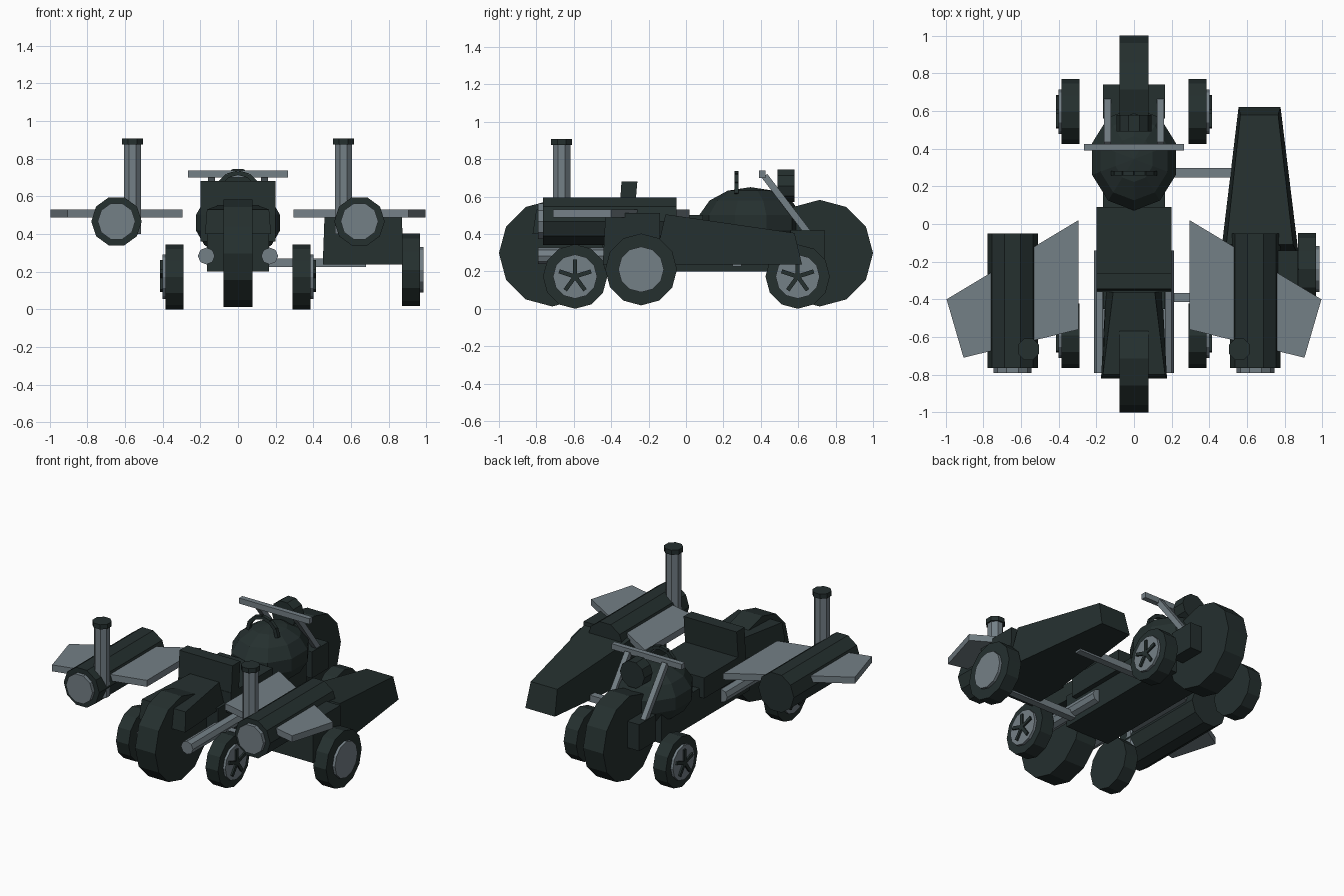
import bpy, bmesh, math
from mathutils import Matrix, Vector

if "Cube" in bpy.data.objects:
    bpy.data.objects.remove(bpy.data.objects["Cube"])


def material(name, rgb):
    m = bpy.data.materials.new(name)
    m.diffuse_color = (*rgb, 1)
    m.use_nodes = True
    m.node_tree.nodes["Principled BSDF"].inputs["Base Color"].default_value = m.diffuse_color
    return m


DARK = material("dark green black", (0.018, 0.029, 0.028))
GREY = material("steel grey", (0.175, 0.215, 0.24))


def finish(bm, name, mat):
    bmesh.ops.recalc_face_normals(bm, faces=bm.faces)
    me = bpy.data.meshes.new(name)
    bm.to_mesh(me)
    bm.free()
    me.materials.append(mat)
    ob = bpy.data.objects.new(name, me)
    bpy.context.collection.objects.link(ob)
    return ob


def hull(name, bottom, top, mat=DARK):
    """Solid between two matching loops of 3D points."""
    bm = bmesh.new()
    lo = [bm.verts.new(p) for p in bottom]
    hi = [bm.verts.new(p) for p in top]
    bm.faces.new(lo)
    bm.faces.new(hi)
    n = len(lo)
    for i in range(n):
        j = (i + 1) % n
        bm.faces.new((lo[i], lo[j], hi[j], hi[i]))
    return finish(bm, name, mat)


def rect(x0, x1, y0, y1, z):
    return [(x0, y0, z), (x1, y0, z), (x1, y1, z), (x0, y1, z)]


def box(name, x0, x1, y0, y1, z0, z1, mat=DARK):
    return hull(name, rect(x0, x1, y0, y1, z0), rect(x0, x1, y0, y1, z1), mat)


def cyl(name, axis, a, b, c, r, sides, mat=DARK, r2=None, spin=0):
    """Cylinder from a to b along an axis; c holds the other two coordinates."""
    bm = bmesh.new()
    mid = (a + b) / 2
    if axis == 'x':
        loc, rot = (mid, *c), Matrix.Rotation(math.pi / 2, 4, 'Y')
    elif axis == 'y':
        loc, rot = (c[0], mid, c[1]), Matrix.Rotation(-math.pi / 2, 4, 'X')
    else:
        loc, rot = (*c, mid), Matrix.Identity(4)
    m = Matrix.Translation(loc) @ rot @ Matrix.Rotation(math.radians(spin), 4, 'Z')
    bmesh.ops.create_cone(bm, cap_ends=True, segments=sides, radius1=r,
                          radius2=r if r2 is None else r2, depth=b - a, matrix=m)
    return finish(bm, name, mat)


def bar(name, p, q, w, mat=GREY):
    """Square bar between two points."""
    p, q = Vector(p), Vector(q)
    d = q - p
    bm = bmesh.new()
    m = (Matrix.Translation((p + q) / 2) @ d.to_track_quat('Z', 'X').to_matrix().to_4x4()
         @ Matrix.Diagonal((w, w, d.length, 1)))
    bmesh.ops.create_cube(bm, size=1, matrix=m)
    return finish(bm, name, mat)


# Main wheels
for nm, y in (("front", 0.715), ("rear", -0.715)):
    cyl(nm + "_main_wheel", 'x', -0.076, 0.076, (y, 0.297), 0.285, 12)

# Four small support wheels with five-spoke hubs
for s in (-1, 1):
    for nm, y in (("front", 0.597), ("rear", -0.593)):
        a, b = sorted((s * 0.29, s * 0.385))
        cyl(nm + "_support_wheel", 'x', a, b, (y, 0.172), 0.172, 12)
        a, b = sorted((s * 0.38, s * 0.402))
        cyl(nm + "_support_hub", 'x', a, b, (y, 0.172), 0.118, 12, GREY)
        for k in range(5):
            t = math.radians(90 + 72 * k)
            bar(nm + "_hub_spoke", (s * 0.402, y, 0.172),
                (s * 0.402, y + 0.09 * math.cos(t), 0.172 + 0.09 * math.sin(t)), 0.022, DARK)

# Frame, seat, backrest
box("frame", -0.165, 0.165, -0.45, 0.5, 0.2, 0.42)
box("seat", -0.2, 0.2, -0.36, 0.09, 0.36, 0.5)
hull("backrest", rect(-0.2, 0.2, -0.36, -0.28, 0.45), rect(-0.2, 0.2, -0.345, -0.26, 0.68))

# Rear fender, widening to the back
hull("rear_fender",
     [(-0.175, -0.82, 0.4), (0.175, -0.82, 0.4), (0.15, -0.36, 0.4), (-0.15, -0.36, 0.4)],
     [(-0.165, -0.8, 0.53), (0.165, -0.8, 0.53), (0.11, -0.36, 0.55), (-0.11, -0.36, 0.55)])

# Fuel tank: faceted ellipsoid
bm = bmesh.new()
bmesh.ops.create_uvsphere(bm, u_segments=10, v_segments=7, radius=1,
                          matrix=Matrix.Translation((0, 0.345, 0.46))
                          @ Matrix.Diagonal((0.24, 0.28, 0.19, 1)))
finish(bm, "fuel_tank", DARK)

# Arched hoop on the tank
for k in range(6):
    p, q = [(0.11 * math.cos(t), 0.27, 0.615 + 0.11 * math.sin(t))
            for t in (math.pi * k / 6, math.pi * (k + 1) / 6)]
    bar("tank_hoop", p, q, 0.024, DARK)

# Fork, axle block, handlebar, headlight
box("axle_block", -0.165, 0.165, 0.56, 0.74, 0.24, 0.42)
for s in (-1, 1):
    bar("fork_leg", (s * 0.14, 0.42, 0.71), (s * 0.14, 0.71, 0.33), 0.036)
box("handlebar", -0.265, 0.265, 0.39, 0.425, 0.7, 0.738, GREY)
cyl("headlight", 'y', 0.49, 0.58, (0, 0.657), 0.092, 10, spin=18)

# Engines, wings, stacks and exhaust pipes on both sides
WING = [(0.295, 0.02), (0.995, -0.4), (0.905, -0.71), (0.295, -0.56)]
for s in (-1, 1):
    cyl("engine_pod", 'y', -0.765, -0.05, (s * 0.645, 0.467), 0.134, 10, spin=18)
    cyl("pod_nozzle", 'y', -0.79, -0.76, (s * 0.645, 0.467), 0.1, 10, GREY, spin=18)
    hull("wing", [(s * x, y, 0.487) for x, y in WING],
         [(s * x, y, 0.531) for x, y in WING], GREY)
    cyl("smoke_stack", 'z', 0.4, 0.88, (s * 0.56, -0.665), 0.05, 8, GREY, spin=22.5)
    cyl("stack_cap", 'z', 0.875, 0.907, (s * 0.56, -0.665), 0.061, 8, spin=22.5)
    cyl("exhaust_pipe", 'y', -0.79, -0.14, (s * 0.168, 0.283), 0.045, 8, GREY)

# Sidecar: tapered nose, rear box, wheel and struts
hull("sidecar_nose",
     [(0.46, -0.17, 0.237), (0.875, -0.17, 0.237), (0.778, 0.62, 0.237), (0.555, 0.62, 0.237)],
     [(0.49, -0.11, 0.505), (0.845, -0.11, 0.505), (0.765, 0.58, 0.405), (0.565, 0.58, 0.405)])
hull("sidecar_rear_box", rect(0.45, 0.877, -0.445, -0.14, 0.237),
     rect(0.46, 0.87, -0.43, -0.14, 0.512))
cyl("sidecar_wheel", 'x', 0.87, 0.967, (-0.24, 0.21), 0.192, 12)
cyl("sidecar_hub", 'x', 0.96, 0.985, (-0.24, 0.21), 0.122, 12, GREY)
for y in (0.272, -0.39):
    box("sidecar_strut", 0.1, 0.68, y - 0.024, y + 0.024, 0.225, 0.27, GREY)
